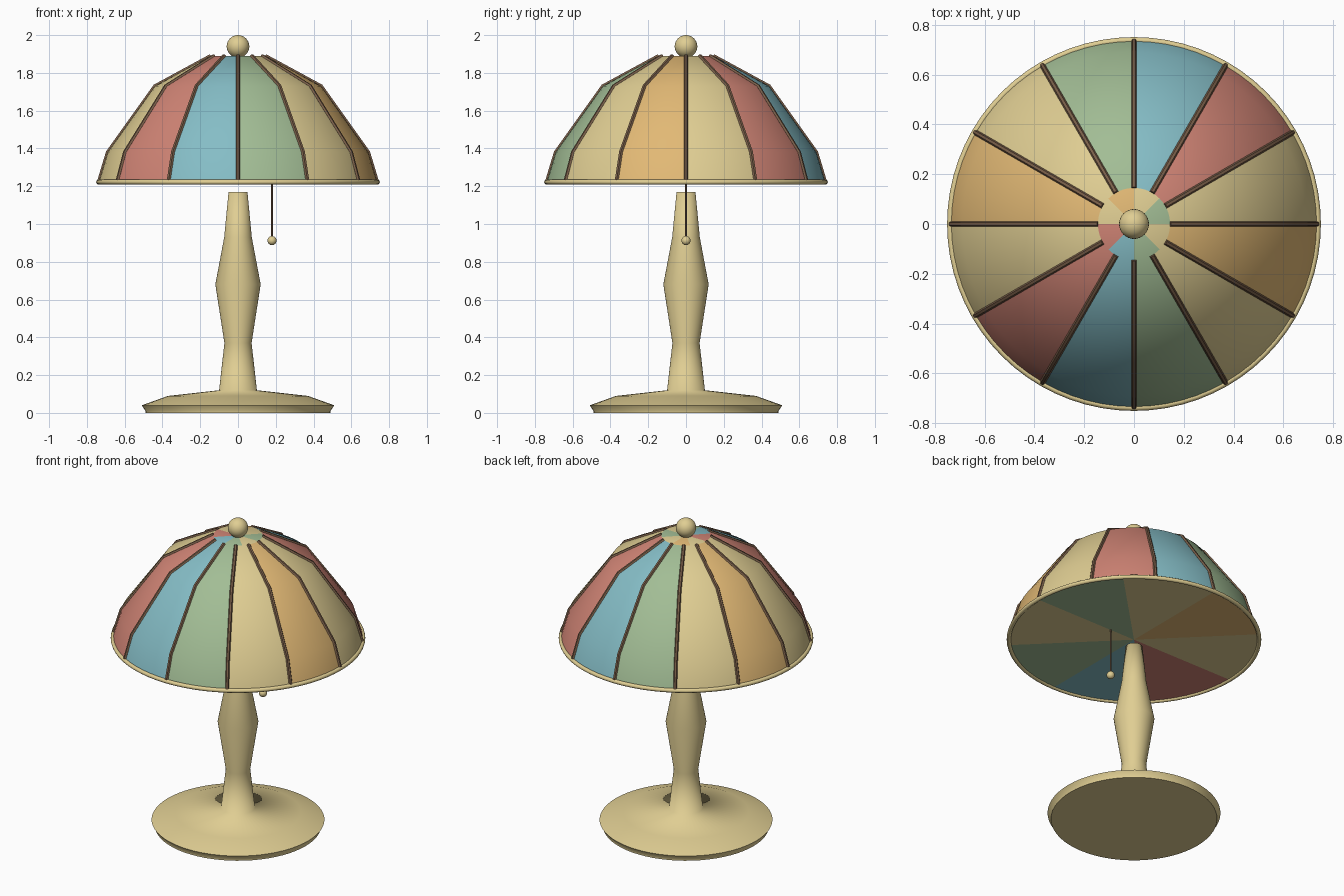
import bpy, bmesh, math
from mathutils import Vector

if "Cube" in bpy.data.objects:
    bpy.data.objects.remove(bpy.data.objects["Cube"])


def material(name, rgb):
    m = bpy.data.materials.new(name)
    lin = [((c / 255 + 0.055) / 1.055) ** 2.4 for c in rgb]
    m.diffuse_color = (*lin, 1)
    m.use_nodes = True
    m.node_tree.nodes["Principled BSDF"].inputs["Base Color"].default_value = m.diffuse_color
    return m


cream = material("cream", (224, 206, 147))
red = material("rose_red", (208, 132, 117))
blue = material("sky_blue", (133, 189, 198))
green = material("sage_green", (162, 189, 149))
amber = material("amber", (226, 185, 117))
brown = material("dark_brown", (122, 95, 73))


def lathe(name, profile, sides, mats):
    """Revolve (radius, z) points round z, closing both ends with fans."""
    bm = bmesh.new()
    rings = [[bm.verts.new((r * math.cos(a), r * math.sin(a), z))
              for a in (math.tau * i / sides for i in range(sides))]
             for r, z in profile]
    for low, high in zip(rings, rings[1:]):
        for i in range(sides):
            j = (i + 1) % sides
            bm.faces.new((low[i], low[j], high[j], high[i]))
    for ring, z in ((rings[0], profile[0][1]), (rings[-1], profile[-1][1])):
        centre = bm.verts.new((0, 0, z))
        for i in range(sides):
            bm.faces.new((ring[i], ring[(i + 1) % sides], centre))
    bmesh.ops.recalc_face_normals(bm, faces=bm.faces)
    me = bpy.data.meshes.new(name)
    bm.to_mesh(me)
    bm.free()
    for m in mats:
        me.materials.append(m)
    ob = bpy.data.objects.new(name, me)
    bpy.context.collection.objects.link(ob)
    return ob


def smooth(ob, angle=40):
    bpy.ops.object.select_all(action='DESELECT')
    ob.select_set(True)
    bpy.context.view_layer.objects.active = ob
    bpy.ops.object.shade_smooth_by_angle(angle=math.radians(angle))


def ball(name, loc, r, mat):
    bpy.ops.mesh.primitive_uv_sphere_add(segments=32, ring_count=16, radius=r, location=loc)
    ob = bpy.context.object
    ob.name = name
    ob.data.materials.append(mat)
    smooth(ob)


# base and stem, turned as one piece
stand = lathe("base_and_stem",
              [(0.49, 0), (0.49, 0.01), (0.51, 0.04), (0.37, 0.09), (0.10, 0.12), (0.072, 0.37),
               (0.12, 0.68), (0.073, 0.93), (0.05, 1.17)], 64, [cream])
smooth(stand, 85)

# glass shade: twelve coloured panels, closed by flat discs with 45 degree sectors
SHADE = [(0.738, 1.22), (0.69, 1.38), (0.44, 1.73), (0.145, 1.89)]
shade = lathe("shade", SHADE, 72, [cream, red, blue, green, amber])
panel_cycle = [0, 1, 2, 3, 0, 4]
disc_cycle = [3, 0, 4, 0, 1, 2, 3, 0]
for p in shade.data.polygons:
    a = math.degrees(math.atan2(p.center.y, p.center.x)) % 360
    if abs(p.normal.z) > 0.99:
        p.material_index = disc_cycle[int(a // 45)]
    else:
        p.material_index = panel_cycle[int(a // 30) % 6]
smooth(shade)

# rim around the lower edge of the shade
bpy.ops.mesh.primitive_torus_add(major_radius=0.738, minor_radius=0.013, major_segments=72,
                                 minor_segments=10, location=(0, 0, 1.222))
rim = bpy.context.object
rim.name = "shade_rim"
rim.data.materials.append(cream)
smooth(rim)


def rod(name, paths, radius):
    cu = bpy.data.curves.new(name, 'CURVE')
    cu.dimensions = '3D'
    cu.bevel_depth = radius
    cu.bevel_resolution = 1
    cu.use_fill_caps = True
    for pts in paths:
        s = cu.splines.new('POLY')
        s.points.add(len(pts) - 1)
        for sp, co in zip(s.points, pts):
            sp.co = (*co, 1)
    cu.materials.append(brown)
    ob = bpy.data.objects.new(name, cu)
    bpy.context.collection.objects.link(ob)
    bpy.ops.object.select_all(action='DESELECT')
    ob.select_set(True)
    bpy.context.view_layer.objects.active = ob
    bpy.ops.object.convert(target='MESH')
    smooth(bpy.context.object)


# dark ribs between the panels
rod("shade_ribs",
    [[Vector((r * math.cos(a), r * math.sin(a), z)) for r, z in SHADE]
     for a in (math.tau * k / 12 for k in range(12))], 0.011)

# finial and pull cord
ball("finial", (0, 0, 1.94), 0.06, cream)
rod("pull_cord", [[(0.18, 0, 0.92), (0.18, 0, 1.06), (0.18, 0, 1.22)]], 0.005)
ball("pull_knob", (0.18, 0, 0.912), 0.024, cream)
